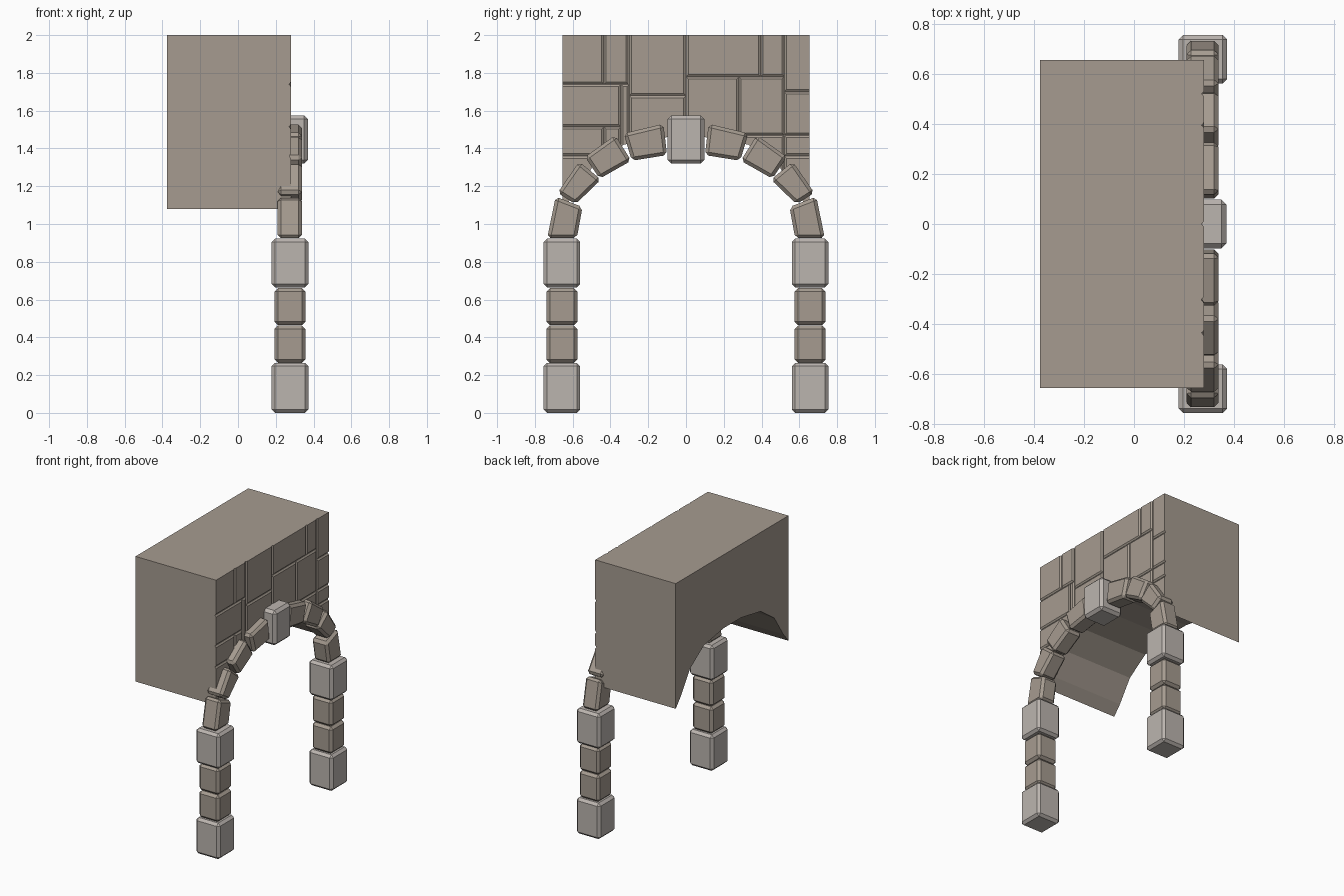
import bpy, bmesh

if "Cube" in bpy.data.objects:
    bpy.data.objects.remove(bpy.data.objects["Cube"])


def material(name, color):
    m = bpy.data.materials.new(name)
    m.diffuse_color = (*color, 1)
    m.use_nodes = True
    m.node_tree.nodes["Principled BSDF"].inputs["Base Color"].default_value = m.diffuse_color
    return m


STONE = material("brown_stone", (0.38, 0.33, 0.28))
LIGHT = material("light_stone", (0.50, 0.46, 0.43))


def finish(name, bm, mat):
    bmesh.ops.recalc_face_normals(bm, faces=bm.faces)
    me = bpy.data.meshes.new(name)
    bm.to_mesh(me)
    bm.free()
    ob = bpy.data.objects.new(name, me)
    bpy.context.collection.objects.link(ob)
    me.materials.append(mat)
    return ob


def prism(name, profile, x0, x1, mat, bevel=0):
    """Extrude a (y, z) profile along x."""
    bm = bmesh.new()
    f = bm.faces.new([bm.verts.new((x0, y, z)) for y, z in profile])
    r = bmesh.ops.extrude_face_region(bm, geom=[f])
    moved = [v for v in r["geom"] if isinstance(v, bmesh.types.BMVert)]
    bmesh.ops.translate(bm, verts=moved, vec=(x1 - x0, 0, 0))
    ob = finish(name, bm, mat)
    if bevel:
        mod = ob.modifiers.new("chamfer", 'BEVEL')
        mod.width, mod.segments, mod.limit_method = bevel, 1, 'NONE'
    return ob


def rect(y0, y1, z0, z1):
    return [(y0, z0), (y1, z0), (y1, z1), (y0, z1)]


# Wall block with the vaulted underside
half = [(0.655, 2.0), (0.655, 1.08), (0.595, 1.15), (0.49, 1.31), (0.33, 1.42), (0.1, 1.46)]
wall_profile = half + [(-y, z) for y, z in reversed(half)]
prism("wall_block", wall_profile, -0.375, 0.27, STONE)

# Irregular shallow bricks on the wall face, trimmed to the wall outline
bricks = [
    (-.68, -.435, 1.74, 2.03), (-.435, -.305, 1.74, 2.03), (-.68, -.345, 1.515, 1.74),
    (-.345, -.3, 1.3, 1.74), (-.3, 0, 1.68, 2.03), (-.3, 0, 1.3, 1.68),
    (-.68, -.435, 1.36, 1.515), (-.435, -.345, 1.2, 1.515), (-.68, -.435, 1.0, 1.36),
    (0, .395, 1.78, 2.03), (.395, .52, 1.78, 2.03), (0, .28, 1.3, 1.78),
    (.28, .52, 1.47, 1.78), (.28, .52, 1.2, 1.47), (.52, .68, 1.7, 2.03),
    (.52, .68, 1.47, 1.7), (.52, .68, 1.36, 1.47), (.52, .68, 1.0, 1.36),
]
bm = bmesh.new()
for y0, y1, z0, z1 in bricks:
    rings = []
    for x, d in ((0.265, 0.001), (0.272, 0.001), (0.28, 0.012)):
        rings.append([bm.verts.new((x, y, z)) for y, z in rect(y0 + d, y1 - d, z0 + d, z1 - d)])
    bm.faces.new(rings[0])
    bm.faces.new(rings[-1])
    for a, b in zip(rings, rings[1:]):
        for i in range(4):
            j = (i + 1) % 4
            bm.faces.new((a[i], a[j], b[j], b[i]))
face = finish("wall_bricks", bm, STONE)
trim = prism("brick_trimmer", wall_profile, 0.27, 0.4, STONE)
trim.hide_render = True
trim.display_type = 'WIRE'
mod = face.modifiers.new("trim", 'BOOLEAN')
mod.operation, mod.solver, mod.object = 'INTERSECT', 'EXACT', trim

# Keystone
prism("keystone", rect(-0.097, 0.097, 1.32, 1.575), 0.18, 0.37, LIGHT, 0.02)

# Arch stones, from the pillar up to the keystone
arch = [
    [(.735, .925), (.578, .925), (.548, 1.09), (.69, 1.145)],
    [(.68, 1.165), (.585, 1.105), (.45, 1.235), (.565, 1.33)],
    [(.535, 1.355), (.457, 1.24), (.29, 1.335), (.375, 1.47)],
    [(.33, 1.48), (.287, 1.335), (.10, 1.365), (.12, 1.53)],
]
# Pillar stones: half width, bottom, top, material
pillar = [
    (0.097, 0.0, 0.265, LIGHT), (0.082, 0.265, 0.462, STONE),
    (0.082, 0.465, 0.66, STONE), (0.097, 0.665, 0.922, LIGHT),
]
for side, s in (("left", -1), ("right", 1)):
    for i, prof in enumerate(arch):
        prism(f"arch_stone_{side}_{i + 1}", [(s * y, z) for y, z in prof], 0.21, 0.338, STONE, 0.018)
    for i, (w, z0, z1, mat) in enumerate(pillar):
        prism(f"pillar_stone_{side}_{i + 1}", rect(s * 0.657 - w, s * 0.657 + w, z0, z1),
              0.275 - w, 0.275 + w, mat, 0.018)
